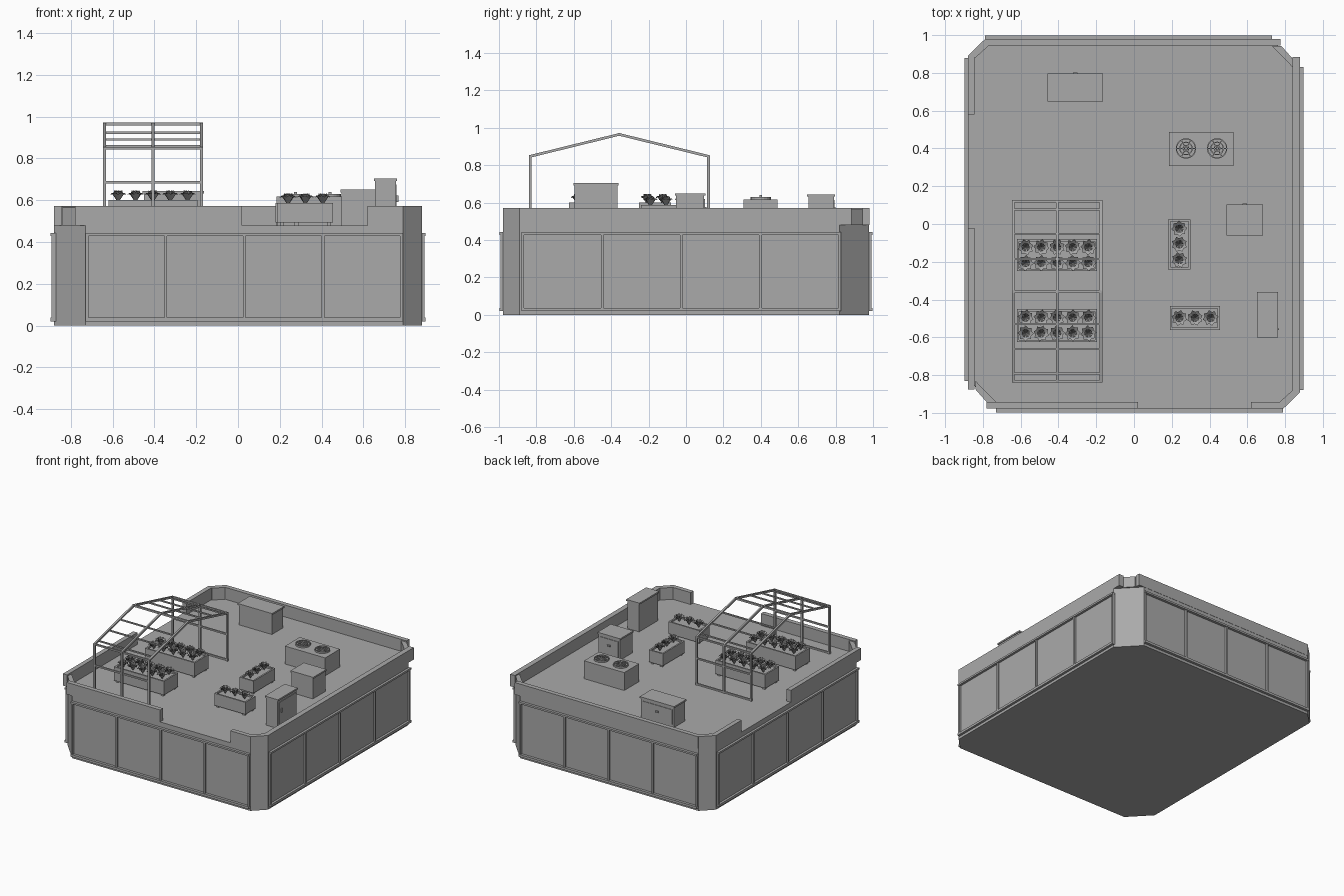
import bpy, bmesh, math, random
from mathutils import Vector, Matrix

random.seed(3)
old = bpy.data.objects.get("Cube")
if old:
    bpy.data.objects.remove(old, do_unlink=True)

grey = bpy.data.materials.new("plain grey")
grey.use_nodes = True
COLOUR = (0.4, 0.4, 0.4, 1)
grey.diffuse_color = COLOUR
grey.node_tree.nodes["Principled BSDF"].inputs["Base Color"].default_value = COLOUR

DECK, TOP = 0.48, 0.572


def finish(name, bm):
    mesh = bpy.data.meshes.new(name)
    bm.to_mesh(mesh)
    bm.free()
    mesh.materials.append(grey)
    ob = bpy.data.objects.new(name, mesh)
    bpy.context.scene.collection.objects.link(ob)
    return ob


def add_box(bm, x0, x1, y0, y1, z0, z1, turn=0):
    m = (Matrix.Rotation(turn, 4, 'Z')
         @ Matrix.Translation(((x0 + x1) / 2, (y0 + y1) / 2, (z0 + z1) / 2))
         @ Matrix.Diagonal((x1 - x0, y1 - y0, z1 - z0, 1)))
    bmesh.ops.create_cube(bm, size=1, matrix=m)


def add_bar(bm, a, b, t=0.014):
    a, b = Vector(a), Vector(b)
    d = b - a
    m = (Matrix.Translation((a + b) / 2) @ d.to_track_quat('Z', 'Y').to_matrix().to_4x4()
         @ Matrix.Diagonal((t, t, d.length + t * 0.6, 1)))
    bmesh.ops.create_cube(bm, size=1, matrix=m)


def add_prism(bm, pts, z0, z1):
    low = [bm.verts.new((x, y, z0)) for x, y in pts]
    high = [bm.verts.new((x, y, z1)) for x, y in pts]
    n = len(pts)
    faces = [bm.faces.new(low[::-1]), bm.faces.new(high)]
    faces += [bm.faces.new((low[i], low[(i + 1) % n], high[(i + 1) % n], high[i])) for i in range(n)]
    bmesh.ops.recalc_face_normals(bm, faces=faces)


def opposite(pts):
    return [(-x, -y) for x, y in pts]


# Building block with two wide and two narrow cut corners
half = [(-0.73, -0.978), (0.79, -0.978), (0.88, -0.89), (0.88, 0.82)]
bm = bmesh.new()
add_prism(bm, half + opposite(half), 0, DECK)
finish("building_block", bm)

# Framed window walls, the same on opposite sides
def window_wall(name, a0, a1, wall, turn):
    bm = bmesh.new()
    add_box(bm, a0, a1, -wall - 0.018, -wall + 0.01, 0.02, 0.038, turn)
    add_box(bm, a0, a1, -wall - 0.018, -wall + 0.01, 0.428, 0.442, turn)
    for i in range(5):
        x = a0 + 0.008 + (a1 - a0 - 0.016) * i / 4
        add_box(bm, x - 0.007, x + 0.007, -wall - 0.013, -wall + 0.01, 0.03, 0.43, turn)
    finish(name, bm)


window_wall("front_window_wall", -0.73, 0.79, 0.98, 0)
window_wall("back_window_wall", -0.73, 0.79, 0.98, math.pi)
window_wall("right_window_wall", -0.88, 0.83, 0.88, math.pi / 2)
window_wall("left_window_wall", -0.88, 0.83, 0.88, -math.pi / 2)

# Parapet with openings at the front and on one side
bm = bmesh.new()
add_box(bm, -0.78, 0.02, -0.978, -0.943, DECK, TOP)
add_box(bm, -0.79, 0.775, 0.945, 0.98, DECK, TOP)
add_box(bm, 0.84, 0.88, -0.89, 0.885, DECK, TOP)
add_box(bm, -0.88, -0.845, -0.875, -0.02, DECK, TOP)
add_box(bm, -0.88, -0.845, 0.58, 0.89, DECK, TOP)
add_box(bm, 0.62, 0.79, -0.978, -0.943, DECK, TOP)
narrow = [(0.79, -0.978), (0.88, -0.89), (0.84, -0.88), (0.77, -0.943)]
wide = [(-0.84, -0.875), (-0.78, -0.943), (-0.73, -0.943), (-0.84, -0.83)]
for pts, z in ((narrow, TOP), (wide, TOP - 0.008)):
    add_prism(bm, pts, DECK, z)
    add_prism(bm, opposite(pts), DECK, z)
finish("parapet", bm)

# Open greenhouse frame
X = (-0.64, -0.407, -0.175)
Y0, YR, Y1, EAVE, RIDGE = -0.833, -0.357, 0.12, 0.848, 0.965
bm = bmesh.new()
for x in X:
    for y in (Y0, Y1):
        add_bar(bm, (x, y, DECK), (x, y, EAVE))
        add_bar(bm, (x, y, EAVE), (x, YR, RIDGE))
for y in (Y0, Y1):
    for z in (DECK + 0.008, 0.685, EAVE):
        add_bar(bm, (X[0], y, z), (X[2], y, z), 0.012)
for s in (-1, 1):
    for f in (0.09, 0.36, 0.64):
        z = EAVE + (RIDGE - EAVE) * f
        y = YR + s * (Y1 - YR) * (1 - f)
        add_bar(bm, (X[0], y, z), (X[2], y, z), 0.01)
add_bar(bm, (X[0], YR, RIDGE), (X[2], YR, RIDGE))
finish("greenhouse_frame", bm)


# Planter troughs with sunken soil and leafy rosettes
def add_plant(bm, x, y, z, r=0.042, h=0.058):
    spin = random.random() * math.tau
    for ring, (reach, rise, count) in enumerate(((1, 0.8, 8), (0.55, 1, 6))):
        for i in range(count):
            a = spin + math.tau * (i + ring * 0.5) / count
            out = Vector((math.cos(a), math.sin(a), 0))
            side = Vector((-out.y, out.x, 0)) * r * 0.36
            base = Vector((x, y, z))
            mid = base + out * r * reach * 0.65 + Vector((0, 0, h * rise))
            tip = base + out * r * reach + Vector((0, 0, h * rise * 0.82))
            v = [bm.verts.new(p) for p in (base, mid - side, tip, mid + side)]
            bm.faces.new(v)


def planter(name, x0, x1, y0, y1, nx, ny, top, step=0.083):
    bm = bmesh.new()
    w = 0.012
    add_box(bm, x0, x1, y0, y1, DECK + 0.014, top - 0.012)
    for ys in ((y0, y0 + w), (y1 - w, y1)):
        add_box(bm, x0, x1, *ys, top - 0.012, top)
    for xs in ((x0, x0 + w), (x1 - w, x1)):
        add_box(bm, *xs, y0 + w, y1 - w, top - 0.012, top)
    for x in (x0 + 0.02, x1 - 0.02):
        for y in (y0 + 0.02, y1 - 0.02):
            add_box(bm, x - 0.01, x + 0.01, y - 0.01, y + 0.01, DECK, DECK + 0.014)
    finish(name, bm)
    bm = bmesh.new()
    for i in range(nx):
        for j in range(ny):
            add_plant(bm, (x0 + x1) / 2 + (i - (nx - 1) / 2) * step,
                      (y0 + y1) / 2 + (j - (ny - 1) / 2) * step, top - 0.012)
    finish(name + "_plants", bm)


planter("greenhouse_planter_back", -0.62, -0.195, -0.25, -0.08, 5, 2, 0.6)
planter("greenhouse_planter_front", -0.62, -0.195, -0.625, -0.45, 5, 2, 0.6)
planter("side_planter", 0.18, 0.3, -0.24, 0.025, 1, 3, 0.587)
planter("front_planter", 0.19, 0.455, -0.56, -0.435, 3, 1, 0.587)


# Service cabinets with lid, door plate and handle
def cabinet(name, x0, x1, y0, y1, top, door):
    bm = bmesh.new()
    e = 0.006
    add_box(bm, x0 + e, x1 - e, y0 + e, y1 - e, DECK, top - 0.012)
    add_box(bm, x0, x1, y0, y1, top - 0.012, top)
    z0, z1, zh = DECK + 0.02, top - 0.03, (DECK + top) / 2
    if door == 'Y':
        c = (x0 + x1) / 2
        add_box(bm, x0 + 0.02, x1 - 0.02, y1 - e, y1 - 0.002, z0, z1)
        add_box(bm, c - 0.012, c + 0.012, y1 - e, y1 + 0.006, zh, zh + 0.012)
    else:
        add_box(bm, x1 - e, x1 - 0.002, y0 + 0.02, y1 - 0.02, z0, z1)
        add_box(bm, x1 - e, x1 + 0.006, y0 + 0.04, y0 + 0.05, zh, zh + 0.03)
    finish(name, bm)


cabinet("low_cabinet", -0.457, -0.163, 0.648, 0.797, 0.645, 'Y')
cabinet("square_cabinet", 0.49, 0.683, -0.06, 0.103, 0.65, 'Y')
cabinet("tall_cabinet", 0.65, 0.762, -0.602, -0.36, 0.705, 'X')

# Cooling unit with two round fans
bm = bmesh.new()
add_box(bm, 0.185, 0.528, 0.308, 0.488, DECK, 0.618)
finish("cooling_unit", bm)
for side, x in (("left", 0.44), ("right", 0.275)):
    bm = bmesh.new()
    for r in (0.054, 0.036, 0.018):
        rings = []
        for rr, z in ((r, 0.615), (r, 0.63), (r - 0.006, 0.63), (r - 0.006, 0.615)):
            rings.append([bm.verts.new((x + rr * math.cos(math.tau * i / 20),
                                        0.4 + rr * math.sin(math.tau * i / 20), z)) for i in range(20)])
        for a, b in zip(rings, rings[1:]):
            for i in range(20):
                j = (i + 1) % 20
                bm.faces.new((a[i], a[j], b[j], b[i]))
    for i in range(6):
        a = math.tau * i / 6
        out = Vector((math.cos(a), math.sin(a), 0)) * 0.052
        add_bar(bm, (x, 0.4, 0.627), Vector((x, 0.4, 0.627)) + out, 0.005)
    add_box(bm, x - 0.007, x + 0.007, 0.393, 0.407, 0.615, 0.64)
    finish(side + "_fan", bm)
